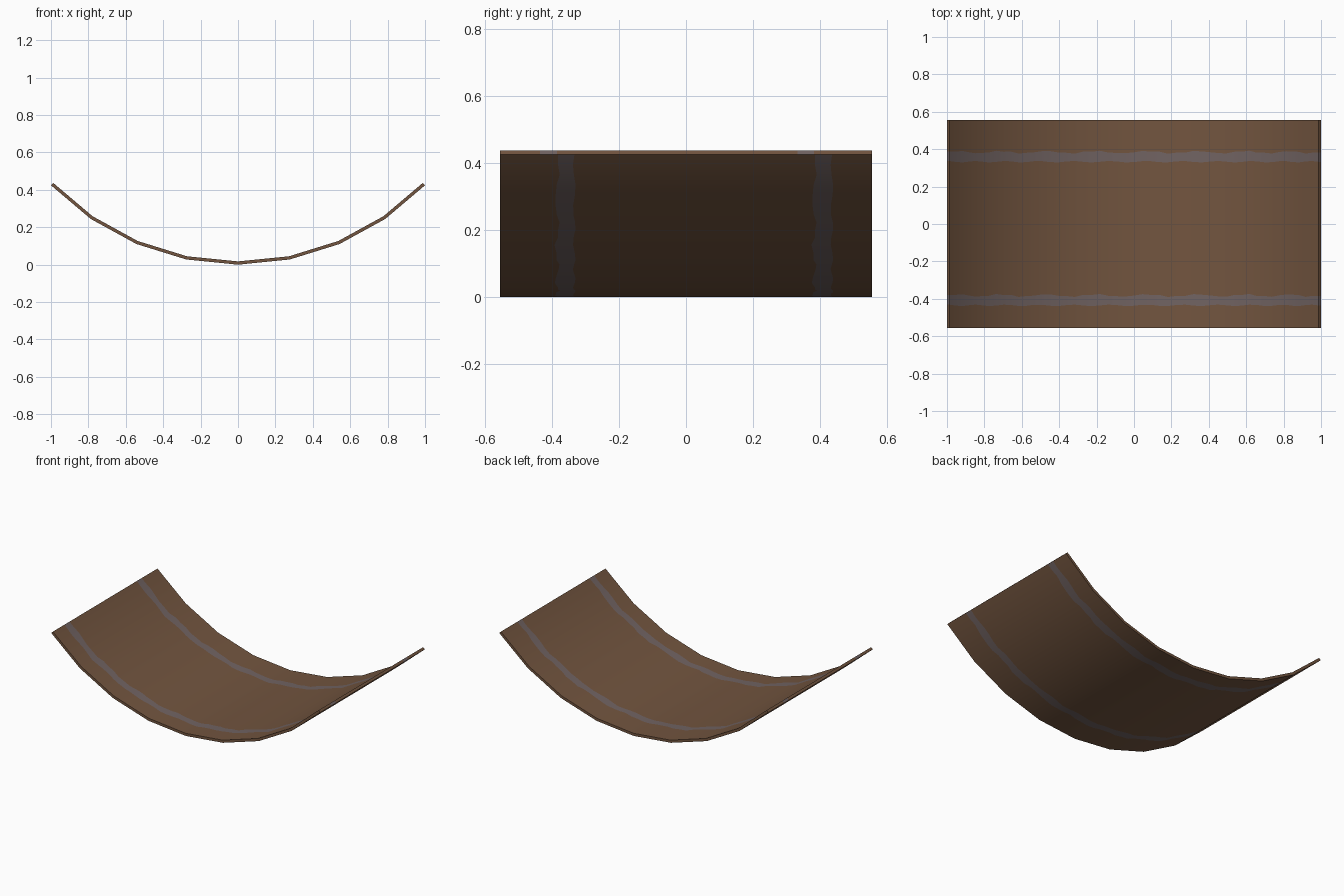
import bpy, math
from mathutils import Vector

if "Cube" in bpy.data.objects:
    bpy.data.objects.remove(bpy.data.objects["Cube"])

R_OUT, R_IN = 1.39, 1.3725      # outer and inner radius of the curved sheet
HALF = math.radians(46)         # half opening angle
SEGS, SUB = 8, 6                # flat facets, and stripe samples per facet
W = 0.555                       # half width in y


def material(name, rgb):
    m = bpy.data.materials.new(name)
    m.diffuse_color = (*rgb, 1)
    m.use_nodes = True
    m.node_tree.nodes["Principled BSDF"].inputs["Base Color"].default_value = m.diffuse_color
    return m


brown = material("brown leather", (0.170, 0.091, 0.050))
grey = material("grey stripe", (0.165, 0.125, 0.122))

verts, faces, mats, normals = [], [], [], []


def arc(radius, t):
    """Point (x, z) on the faceted arc, t counted in facets."""
    i = min(int(t), SEGS - 1)
    ps = []
    for k in (i, i + 1):
        a = -HALF + 2 * HALF * k / SEGS
        ps.append(Vector((radius * math.sin(a), R_OUT - radius * math.cos(a))))
    return ps[0].lerp(ps[1], t - i)


def radial(t, sign):
    a = -HALF + 2 * HALF * t / SEGS
    return Vector((sign * math.sin(a), 0, -sign * math.cos(a)))


def quad(points, mat, norms):
    n = len(verts)
    verts.extend(points)
    faces.append((n, n + 1, n + 2, n + 3))
    mats.append(mat)
    normals.extend(norms)


def columns(t, flip):
    """Y positions of sheet borders and wavy stripe edges."""
    u = t * 2 * math.pi
    w1 = 0.006 * math.sin(u) + 0.003 * math.sin(2.7 * u + 1)
    w2 = 0.004 * math.sin(1.4 * u + 2)
    ys = [-W, -0.435 + w2, -0.382 + w1, 0.333 + w2, 0.384 + w1, W]
    return [-y for y in reversed(ys)] if flip else ys


# Inner (top) and outer (under) sheets with stripes
N = SEGS * SUB
for radius, sign in ((R_IN, -1), (R_OUT, 1)):
    for i in range(N):
        t0, t1 = i / SUB, (i + 1) / SUB
        p0, p1 = arc(radius, t0), arc(radius, t1)
        c0, c1 = columns(t0, sign > 0), columns(t1, sign > 0)
        n0, n1 = radial(t0, sign), radial(t1, sign)
        for j in range(5):
            pts = [(p0.x, c0[j], p0.y), (p1.x, c1[j], p1.y),
                   (p1.x, c1[j + 1], p1.y), (p0.x, c0[j + 1], p0.y)]
            ns = [n0, n1, n1, n0]
            if sign > 0:
                pts.reverse()
                ns.reverse()
            quad(pts, j % 2, ns)

# Thin front and back edges
for y in (-W, W):
    for i in range(SEGS):
        a, b = arc(R_OUT, i), arc(R_OUT, i + 1)
        c, d = arc(R_IN, i + 1), arc(R_IN, i)
        pts = [(p.x, y, p.y) for p in (a, b, c, d)]
        if y > 0:
            pts.reverse()
        quad(pts, 0, [Vector((0, math.copysign(1, y), 0))] * 4)

# Thin end edges, stripes running over them
for t, s in ((0, -1), (SEGS, 1)):
    a, b = arc(R_OUT, t), arc(R_IN, t)
    ys = columns(t, False)
    n = Vector((s * math.cos(HALF), 0, math.sin(HALF)))
    for j in range(5):
        pts = [(a.x, ys[j], a.y), (a.x, ys[j + 1], a.y),
               (b.x, ys[j + 1], b.y), (b.x, ys[j], b.y)]
        if s < 0:
            pts.reverse()
        quad(pts, j % 2, [n] * 4)

mesh = bpy.data.meshes.new("curved_seat_sheet")
mesh.from_pydata(verts, [], faces)
mesh.materials.append(brown)
mesh.materials.append(grey)
for p, m in zip(mesh.polygons, mats):
    p.material_index = m
    p.use_smooth = True
# Smooth radial shading over the faceted curve
mesh.normals_split_custom_set([tuple(n) for n in normals])
obj = bpy.data.objects.new("curved_seat_sheet", mesh)
bpy.context.collection.objects.link(obj)
